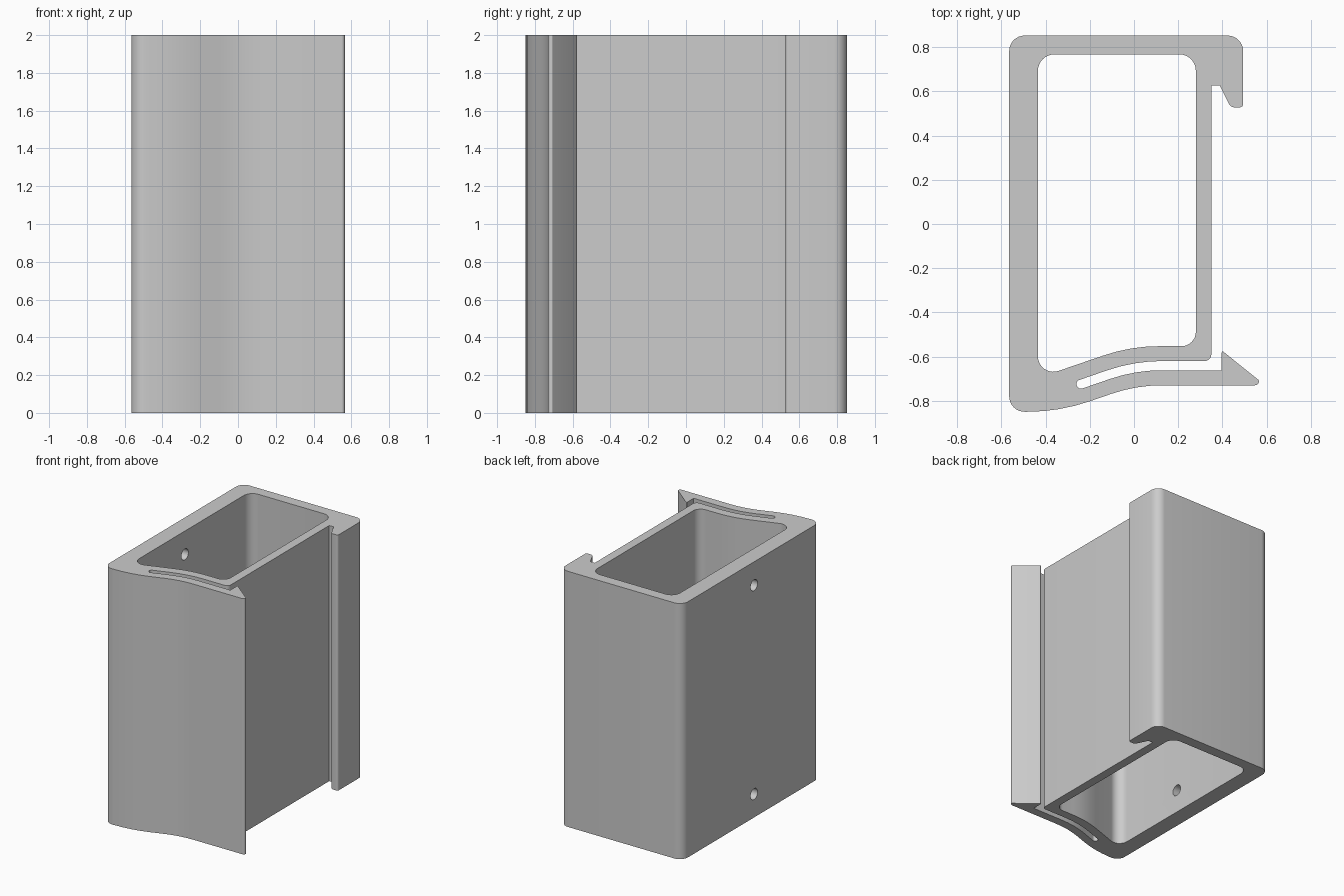
import bpy, bmesh
from math import pi, tan, ceil
from mathutils import Vector, Matrix

HEIGHT = 2.0
cube = bpy.data.objects.get("Cube")
if cube:
    bpy.data.objects.remove(cube, do_unlink=True)

grey = bpy.data.materials.new("light grey")
grey.use_nodes = True
colour = (0.6, 0.6, 0.6, 1)
grey.diffuse_color = colour
grey.node_tree.nodes["Principled BSDF"].inputs["Base Color"].default_value = colour


def rounded(corners):
    """Outline through (x, y, radius) corners, each rounded by an arc."""
    points = []
    for i, (x, y, r) in enumerate(corners):
        c = Vector((x, y))
        if r == 0:
            points.append(c)
            continue
        a = (Vector(corners[i - 1][:2]) - c).normalized()
        b = (Vector(corners[(i + 1) % len(corners)][:2]) - c).normalized()
        half = a.angle(b) / 2
        turn = pi - 2 * half
        start = c + a * (r / tan(half))
        end = c + b * (r / tan(half))
        centre = c + (a + b).normalized() * (start - c).length * (1 + tan(half) ** 2) ** 0.5 * tan(half) / tan(half)
        centre = c + (centre - c).normalized() * ((start - c).length ** 2 + r * r) ** 0.5
        steps = max(4, ceil(turn / 0.2))
        sweep = (start - centre).angle_signed(end - centre)
        for k in range(steps + 1):
            points.append(centre + Matrix.Rotation(-sweep * k / steps, 2) @ (start - centre))
    return points


# Outer outline: shell, fixed hook, slot and springy latch arm
outer = rounded([
    (-0.565, 0.853, 0.07), (-0.565, -0.85, 0.07),
    (-0.338, -0.85, 0.88), (0.01, -0.73, 0.7),             # curved underside of arm
    (0.57, -0.73, 0.018), (0.565, -0.707, 0.008),
    (0.397, -0.572, 0.005), (0.397, -0.662, 0),            # latch barb
    (0.006, -0.662, 0.72), (-0.253, -0.751, 0.02),         # slot
    (-0.265, -0.712, 0.02), (0.001, -0.62, 0.78),
    (0.35, -0.62, 0.03), (0.35, 0.628, 0),
    (0.388, 0.628, 0.008), (0.437, 0.528, 0.03),           # fixed hook
    (0.494, 0.528, 0.015), (0.494, 0.853, 0.07),
])

# Inner outline of the open channel
inner = rounded([
    (-0.435, 0.768, 0.075), (-0.435, -0.697, 0.07),
    (-0.015, -0.553, 0.78), (0.28, -0.553, 0.065), (0.28, 0.768, 0.075),
])

# Extruded profile
bm = bmesh.new()
for loop in (outer, inner):
    verts = [bm.verts.new((p.x, p.y, 0)) for p in loop]
    for i, v in enumerate(verts):
        bm.edges.new((verts[i - 1], v))
bmesh.ops.triangle_fill(bm, edges=bm.edges[:], use_beauty=True, use_dissolve=False)
result = bmesh.ops.extrude_face_region(bm, geom=bm.faces[:], use_keep_orig=True)
top = [g for g in result["geom"] if isinstance(g, bmesh.types.BMVert)]
bmesh.ops.translate(bm, verts=top, vec=(0, 0, HEIGHT))
bmesh.ops.recalc_face_normals(bm, faces=bm.faces[:])
mesh = bpy.data.meshes.new("clip_housing")
bm.to_mesh(mesh)
bm.free()
housing = bpy.data.objects.new("clip_housing", mesh)
mesh.materials.append(grey)
bpy.context.collection.objects.link(housing)

# Two screw holes through the thick wall
for z in (0.183, HEIGHT - 0.183):
    bpy.ops.mesh.primitive_cylinder_add(vertices=32, radius=0.043, depth=0.3,
                                        location=(-0.5, -0.035, z), rotation=(0, pi / 2, 0))
    cutter = bpy.context.object
    cutter.name = "screw_hole_cutter"
    cutter.hide_render = True
    cutter.data.materials.append(grey)
    mod = housing.modifiers.new("screw_hole", "BOOLEAN")
    mod.operation, mod.solver, mod.object = "DIFFERENCE", "EXACT", cutter
    bpy.ops.object.select_all(action="DESELECT")
    housing.select_set(True)
    bpy.context.view_layer.objects.active = housing
    bpy.ops.object.modifier_apply(modifier=mod.name)
    bpy.data.objects.remove(cutter, do_unlink=True)

bpy.ops.object.shade_smooth_by_angle(angle=pi / 6)
